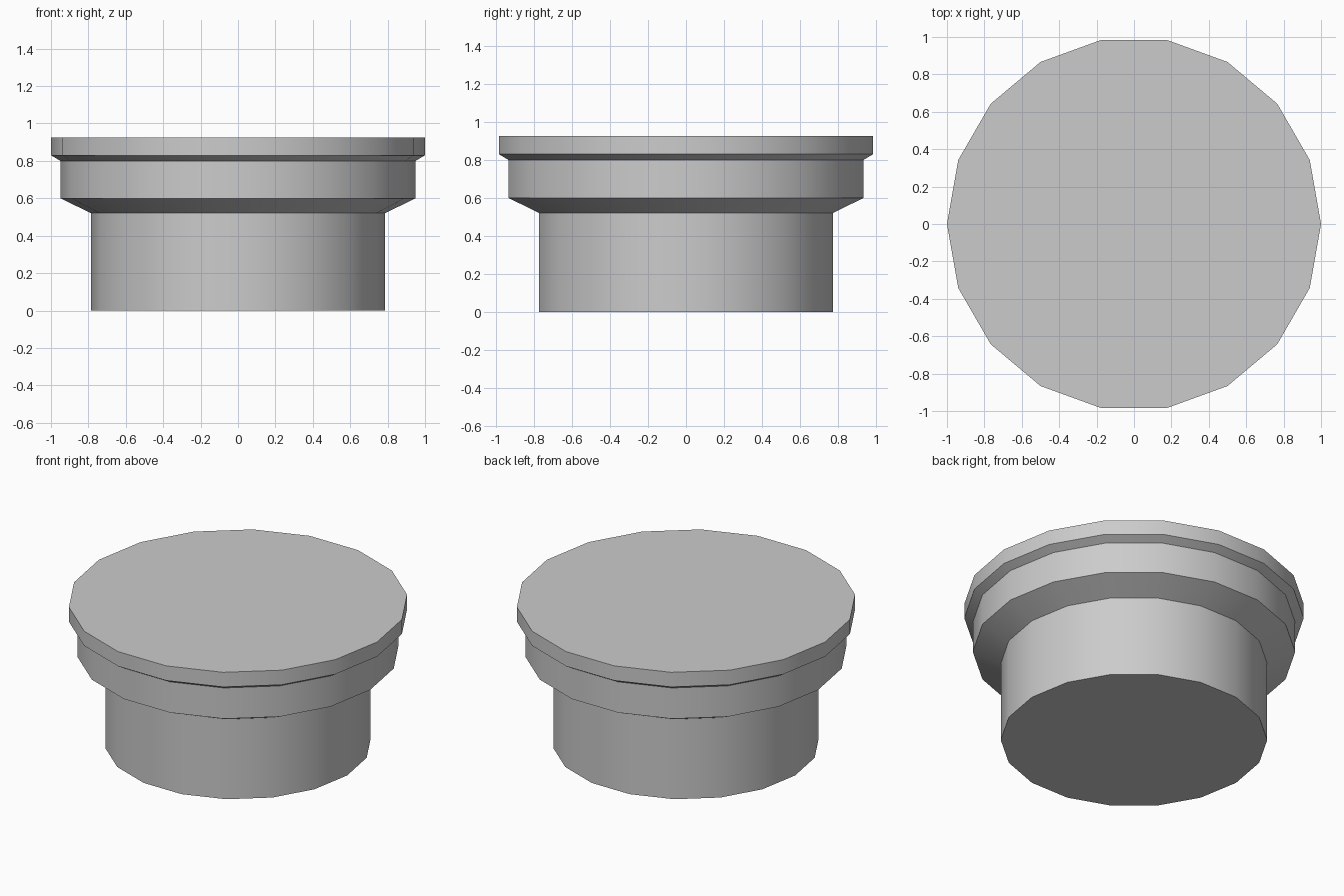
import bpy
import bmesh
from math import cos, sin, tau, radians

cube = bpy.data.objects.get("Cube")
if cube:
    bpy.data.objects.remove(cube, do_unlink=True)

SIDES = 18

# Stepped outline of the plug: (radius, height), bottom to top
PROFILE = [(0.785, 0), (0.785, 0.52), (0.95, 0.60),
           (0.95, 0.80), (1, 0.83), (1, 0.925)]


def make_material(name, colour):
    mat = bpy.data.materials.new(name)
    mat.use_nodes = True
    mat.diffuse_color = colour
    mat.node_tree.nodes["Principled BSDF"].inputs["Base Color"].default_value = colour
    return mat


def turned_solid(name, profile, mat):
    """Turn a profile about z into a closed solid with flat caps."""
    bm = bmesh.new()
    rings = [[bm.verts.new((r * cos(tau * i / SIDES), r * sin(tau * i / SIDES), z))
              for i in range(SIDES)] for r, z in profile]
    for low, high in zip(rings, rings[1:]):
        for i in range(SIDES):
            j = (i + 1) % SIDES
            bm.faces.new((low[i], low[j], high[j], high[i]))
    bm.faces.new(rings[0][::-1])
    bm.faces.new(rings[-1])
    mesh = bpy.data.meshes.new(name)
    bm.to_mesh(mesh)
    bm.free()
    mesh.materials.append(mat)
    obj = bpy.data.objects.new(name, mesh)
    bpy.context.collection.objects.link(obj)
    return obj


# Stem, collar and cap rim in one turned piece
grey = make_material("light grey", (0.6, 0.6, 0.6, 1))
plug = turned_solid("stepped_round_plug", PROFILE, grey)

# Smooth around the sides, sharp at the steps
bpy.ops.object.select_all(action='DESELECT')
plug.select_set(True)
bpy.context.view_layer.objects.active = plug
bpy.ops.object.shade_smooth_by_angle(angle=radians(30))
